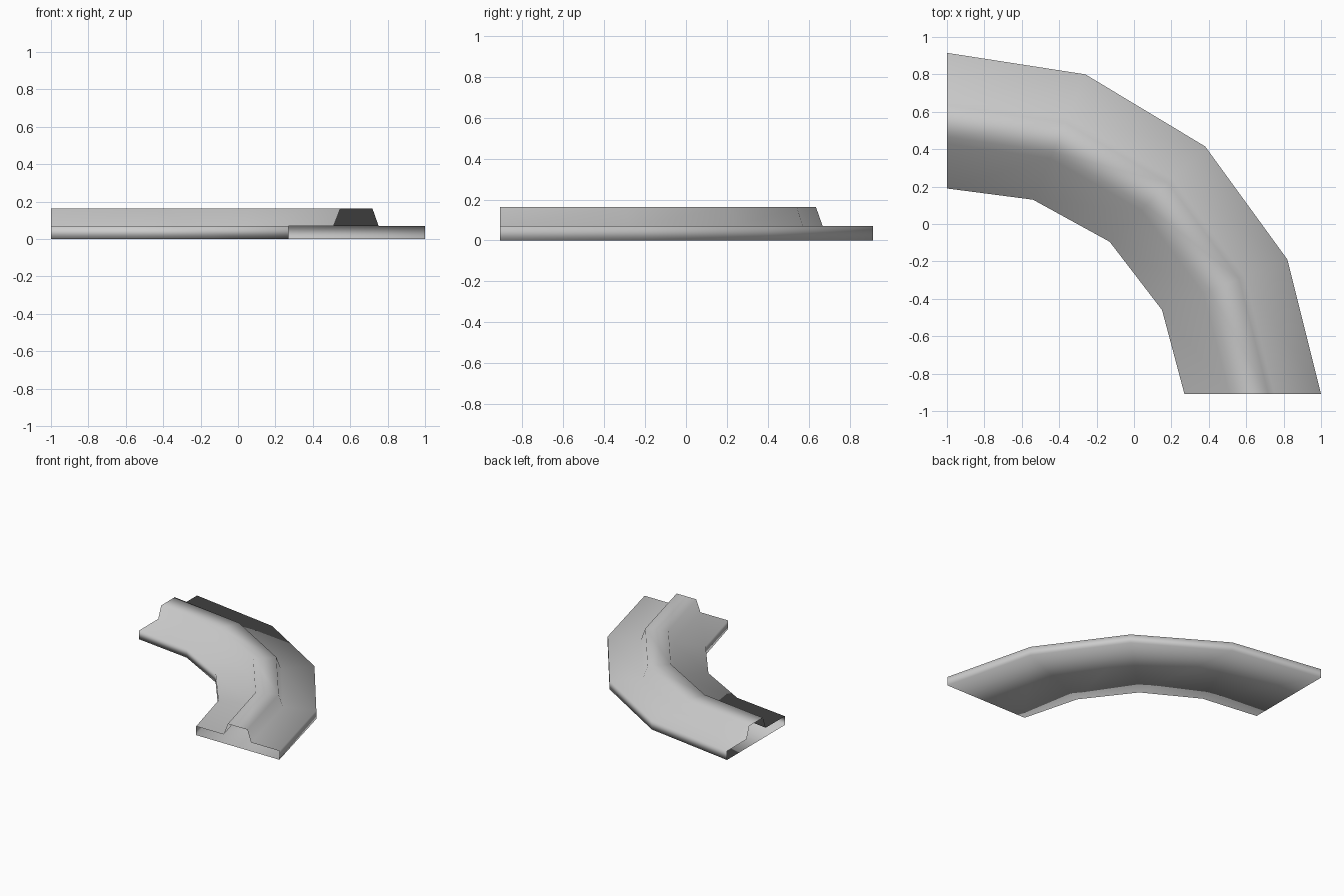
import bpy
import bmesh
from mathutils import Vector

cube = bpy.data.objects.get("Cube")
if cube:
    bpy.data.objects.remove(cube, do_unlink=True)

# Single plain grey
grey = bpy.data.materials.new("light_grey")
grey.use_nodes = True
colour = (0.6, 0.6, 0.6, 1.0)
grey.diffuse_color = colour
bsdf = next(n for n in grey.node_tree.nodes if n.type == "BSDF_PRINCIPLED")
bsdf.inputs["Base Color"].default_value = colour
bsdf.inputs["Roughness"].default_value = 0.8

# Inner and outer edges of the quarter bend, from the -x end to the front end
INNER = [(-1.0, 0.19), (-0.54, 0.13), (-0.13, -0.095), (0.15, -0.46), (0.27, -0.91)]
OUTER = [(-1.0, 0.915), (-0.26, 0.80), (0.38, 0.415), (0.82, -0.19), (1.0, -0.91)]

# Cross-section: fraction from inner to outer edge, height
SLAB, RIDGE = 0.07, 0.163
PROFILE = [(0, 0), (0, SLAB), (0.33, SLAB), (0.38, RIDGE),
           (0.615, RIDGE), (0.66, SLAB), (1, SLAB), (1, 0)]

# Sweep the hollow section round the bend, leaving both ends open
bm = bmesh.new()
rings = []
for a, b in zip(INNER, OUTER):
    a, b = Vector(a), Vector(b)
    rings.append([bm.verts.new((*a.lerp(b, t), z)) for t, z in PROFILE])
n = len(PROFILE)
for r, s in zip(rings, rings[1:]):
    for j in range(n):
        k = (j + 1) % n
        bm.faces.new((r[j], s[j], s[k], r[k])).smooth = True

mesh = bpy.data.meshes.new("curved_ridge_section")
bm.to_mesh(mesh)
bm.free()
mesh.materials.append(grey)
section = bpy.data.objects.new("curved_ridge_section", mesh)
bpy.context.collection.objects.link(section)
